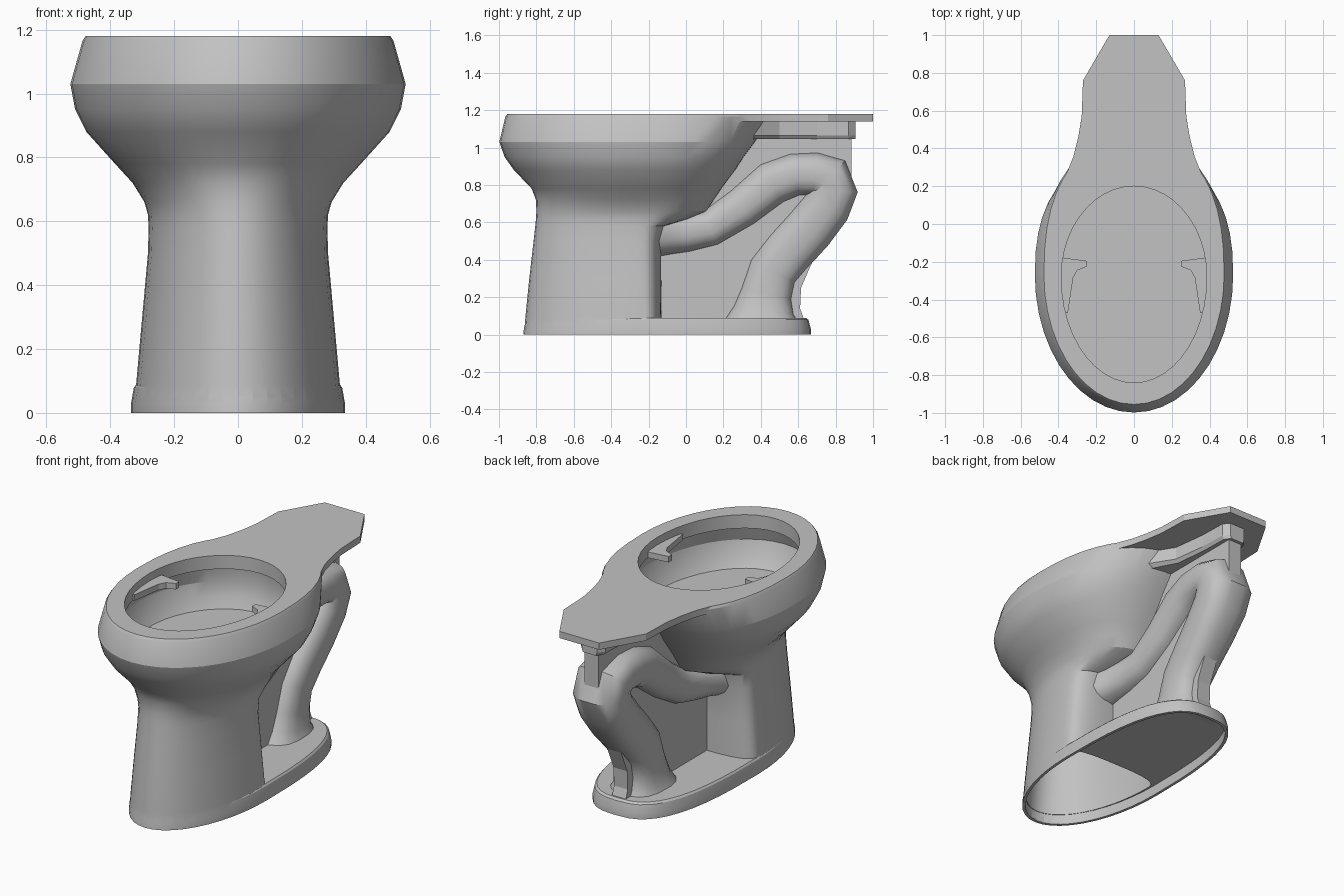
import bpy, bmesh, math
from mathutils import Vector

cube = bpy.data.objects.get("Cube")
if cube:
    bpy.data.objects.remove(cube, do_unlink=True)

mat = bpy.data.materials.new("grey ceramic")
mat.use_nodes = True
COL = (0.54, 0.54, 0.54, 1)
mat.diffuse_color = COL
bsdf = next(n for n in mat.node_tree.nodes if n.type == 'BSDF_PRINCIPLED')
bsdf.inputs["Base Color"].default_value = COL
bsdf.inputs["Roughness"].default_value = 0.6


def loft(name, rings):
    """Capped solid through a list of equal-length point rings."""
    bm = bmesh.new()
    vs = [[bm.verts.new(p) for p in ring] for ring in rings]
    n = len(vs[0])
    for a, b in zip(vs, vs[1:]):
        for i in range(n):
            j = (i + 1) % n
            bm.faces.new((a[i], a[j], b[j], b[i]))
    bm.faces.new(vs[0])
    bm.faces.new(vs[-1])
    bmesh.ops.recalc_face_normals(bm, faces=bm.faces)
    me = bpy.data.meshes.new(name)
    bm.to_mesh(me)
    bm.free()
    me.materials.append(mat)
    ob = bpy.data.objects.new(name, me)
    bpy.context.collection.objects.link(ob)
    return ob


def egg(z, front, back, w, yc, n=2.0, count=44):
    """Horizontal egg ring: round at the front, superellipse of power n at the back."""
    pts = []
    for i in range(count):
        a = 2 * math.pi * i / count
        c, s = math.cos(a), math.sin(a)
        e = 2 / n if s > 0 else 1
        x = math.copysign(abs(c) ** e, c) * w
        y = yc + (back - yc) * abs(s) ** e if s > 0 else yc + (yc - front) * s
        pts.append((x, y, z))
    return pts


def slab(name, half, z0, z1):
    """Horizontal plate from the right-hand half of its outline."""
    full = half + [(-x, y) for x, y in reversed(half)]
    return loft(name, [[(x, y, z) for x, y in full] for z in (z0, z1)])


def boolean(ob, other, op):
    mod = ob.modifiers.new(op, 'BOOLEAN')
    mod.operation, mod.object, mod.solver = op, other, 'EXACT'
    bpy.context.view_layer.objects.active = ob
    bpy.ops.object.modifier_apply(modifier=mod.name)
    bpy.data.objects.remove(other, do_unlink=True)


def smooth(ob, angle):
    bpy.ops.object.select_all(action='DESELECT')
    ob.select_set(True)
    bpy.context.view_layer.objects.active = ob
    bpy.ops.object.shade_smooth_by_angle(angle=math.radians(angle))


# Pedestal and bowl: z, front, back, half width, widest y, back power
body = loft("bowl_and_pedestal", [egg(*r) for r in (
    (0.04, -0.863, -0.130, 0.322, -0.24, 3),
    (0.09, -0.859, -0.130, 0.319, -0.24, 3),
    (0.30, -0.838, -0.132, 0.300, -0.25, 3),
    (0.50, -0.815, -0.132, 0.282, -0.26, 3),
    (0.58, -0.806, -0.110, 0.280, -0.26, 3),
    (0.62, -0.802, 0.020, 0.282, -0.26, 2.6),
    (0.66, -0.800, 0.110, 0.293, -0.26, 2.5),
    (0.72, -0.802, 0.150, 0.330, -0.26, 2.4),
    (0.78, -0.825, 0.190, 0.385, -0.27, 2.4),
    (0.88, -0.920, 0.265, 0.475, -0.27, 2.4),
    (0.95, -0.970, 0.310, 0.510, -0.27, 2.4),
    (1.03, -0.998, 0.370, 0.525, -0.27, 2.4),
    (1.165, -0.966, 0.450, 0.487, -0.27, 2.4),
    (1.18, -0.955, 0.450, 0.477, -0.27, 2.4))])

# Foot that runs back under the trapway
foot = loft("foot", [egg(*r) for r in (
    (0.0, -0.87, 0.668, 0.335, -0.2, 2.8),
    (0.03, -0.867, 0.668, 0.335, -0.2, 2.8),
    (0.08, -0.856, 0.654, 0.326, -0.2, 2.8),
    (0.09, -0.850, 0.640, 0.318, -0.2, 2.8))])
boolean(body, foot, 'UNION')

# Flat rear deck
deck = slab("deck", [(0.415, 0.0), (0.415, 0.10), (0.388, 0.20), (0.352, 0.28), (0.32, 0.36),
                     (0.295, 0.46), (0.277, 0.57), (0.27, 0.76), (0.13, 1.0)], 1.14, 1.18)
boolean(body, deck, 'UNION')

# Basin with an undercut rim
basin = loft("basin_cutter", [egg(*r) for r in (
    (1.25, -0.84, 0.2, 0.385, -0.28),
    (1.10, -0.84, 0.2, 0.385, -0.28),
    (1.09, -0.89, 0.24, 0.43, -0.28),
    (1.00, -0.92, 0.25, 0.45, -0.28),
    (0.92, -0.89, 0.23, 0.43, -0.28),
    (0.86, -0.845, 0.205, 0.39, -0.28))])
boolean(body, basin, 'DIFFERENCE')

# Hollow underside
hollow = loft("pedestal_cutter", [egg(*r) for r in (
    (-0.1, -0.857, -0.160, 0.314, -0.24, 3),
    (0.09, -0.845, -0.160, 0.304, -0.24, 3),
    (0.30, -0.820, -0.162, 0.284, -0.25, 3),
    (0.60, -0.782, -0.165, 0.262, -0.26, 3))])
boolean(body, hollow, 'DIFFERENCE')
foot_hollow = loft("foot_cutter", [egg(z, -0.850, 0.650, 0.318, -0.2, 2.8) for z in (-0.1, 0.06)])
boolean(body, foot_hollow, 'DIFFERENCE')
smooth(body, 23)

# Trapway tube: y, z, half height, half width
path = [(-0.165, 0.535, 0.12, 0.19), (-0.08, 0.54, 0.11, 0.15), (0.0, 0.545, 0.105, 0.13),
        (0.13, 0.57, 0.10, 0.12), (0.30, 0.68, 0.11, 0.125), (0.46, 0.81, 0.12, 0.13),
        (0.58, 0.855, 0.115, 0.14), (0.69, 0.86, 0.115, 0.145), (0.765, 0.835, 0.13, 0.15),
        (0.79, 0.77, 0.13, 0.15), (0.755, 0.685, 0.13, 0.145), (0.66, 0.565, 0.135, 0.135),
        (0.55, 0.445, 0.135, 0.125), (0.465, 0.34, 0.135, 0.12), (0.43, 0.22, 0.14, 0.12),
        (0.415, 0.13, 0.165, 0.13), (0.41, 0.07, 0.20, 0.16)]
rings = []
for i, (y, z, h, w) in enumerate(path):
    p, q = path[max(i - 1, 0)], path[min(i + 1, len(path) - 1)]
    t = Vector((0, q[0] - p[0], q[1] - p[1])).normalized()
    nrm = Vector((0, -t.z, t.y))
    ring = []
    for k in range(16):
        a = 2 * math.pi * (k + 0.5) / 16
        c, s = math.cos(a), math.sin(a)
        ring.append(Vector((0, y, z)) + nrm * h * math.copysign(abs(s) ** 0.75, s)
                    + Vector((w * math.copysign(abs(c) ** 0.75, c), 0, 0)))
    rings.append(ring)
smooth(loft("trapway", rings), 40)

# Central web that fills the loop of the trapway and carries the deck
web = [(-0.15, 0.07), (0.635, 0.07), (0.61, 0.14), (0.615, 0.25), (0.68, 0.40), (0.78, 0.54),
       (0.86, 0.67), (0.885, 0.80), (0.885, 1.06), (0.32, 1.06), (0.20, 0.80), (0.0, 0.58),
       (-0.15, 0.55)]
loft("trapway_web", [[(x, y, z) for y, z in web] for x in (-0.045, 0.045)])

# Beam below the deck
beam = [(0.24, 0.28), (0.21, 0.34), (0.11, 0.50), (0.085, 0.70), (0.08, 0.87), (0.05, 0.905)]
beam = beam + [(-x, y) for x, y in reversed(beam)]
loft("deck_support", [[(x * k, y, z) for x, y in beam]
                      for z, k in ((1.045, 0.85), (1.065, 1.0), (1.15, 1.0))])

# Brackets on both sides of the basin
tab = [(0.40, -0.175), (0.385, -0.177), (0.25, -0.195), (0.25, -0.225), (0.30, -0.245),
       (0.322, -0.285), (0.35, -0.47), (0.39, -0.47)]
for side, name in ((1, "left_bracket"), (-1, "right_bracket")):
    loft(name, [[(side * x, y, z) for x, y in tab] for z in (1.10, 1.135)])
